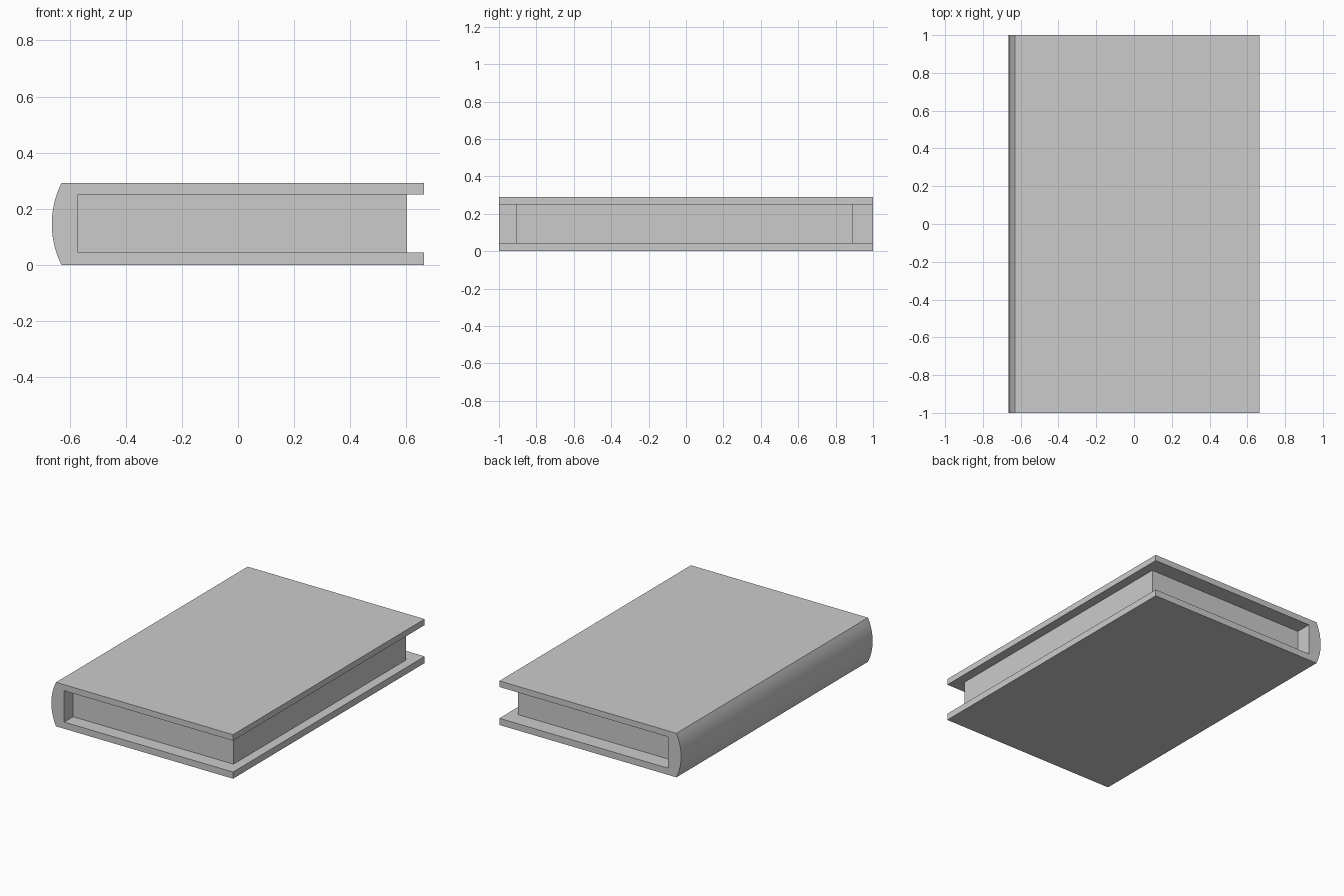
import bpy, bmesh, math

if "Cube" in bpy.data.objects:
    bpy.data.objects.remove(bpy.data.objects["Cube"])

W, L, H = 0.664, 1.0, 0.291        # half width, half length, height
SPINE_X, INNER_X = -0.63, -0.57    # where the spine curve starts, inside wall
Z0, Z1 = 0.044, 0.251              # inner faces of the two boards


def extrude_profile(name, profile, y0, y1):
    """Extrude an (x, z) outline along y."""
    bm = bmesh.new()
    face = bm.faces.new([bm.verts.new((x, y0, z)) for x, z in profile])
    ext = bmesh.ops.extrude_face_region(bm, geom=[face])
    verts = [v for v in ext["geom"] if isinstance(v, bmesh.types.BMVert)]
    bmesh.ops.translate(bm, verts=verts, vec=(0, y1 - y0, 0))
    bmesh.ops.recalc_face_normals(bm, faces=bm.faces)
    mesh = bpy.data.meshes.new(name)
    bm.to_mesh(mesh)
    bm.free()
    obj = bpy.data.objects.new(name, mesh)
    bpy.context.collection.objects.link(obj)
    return obj


# Rounded spine: arc through both board edges and the leftmost point
sag, half = W + SPINE_X, H / 2
radius = (half ** 2 + sag ** 2) / (2 * sag)
centre_x = -W + radius
span = math.asin(half / radius)
N = 20
arc = []
for i in range(N + 1):
    a = span * (1 - 2 * i / N)
    arc.append((centre_x - radius * math.cos(a), half + radius * math.sin(a)))

# Cover: two boards joined by the spine, as one C-shaped section
cover = extrude_profile("cover", arc + [
    (W, 0), (W, Z0), (INNER_X, Z0), (INNER_X, Z1), (W, Z1), (W, H)], -L, L)
bpy.context.view_layer.objects.active = cover
cover.select_set(True)
bpy.ops.object.shade_smooth_by_angle(angle=math.radians(20))

# Page block, set back from the open edges
extrude_profile("pages", [(INNER_X, Z0), (0.602, Z0), (0.602, Z1), (INNER_X, Z1)],
                -0.907, 0.893)
